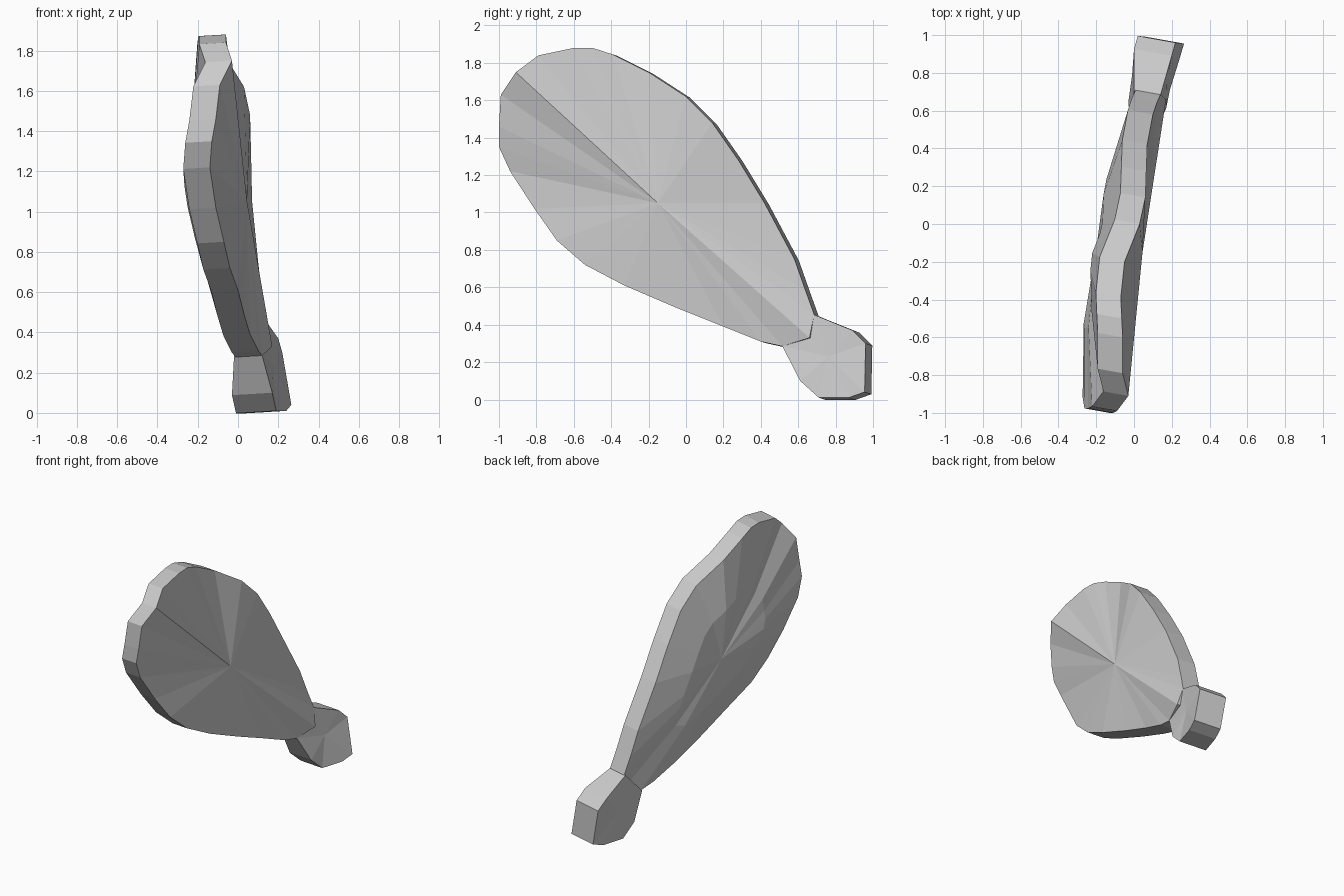
import bpy
import bmesh
from mathutils import Vector

if "Cube" in bpy.data.objects:
    bpy.data.objects.remove(bpy.data.objects["Cube"])


def warped_plate(name, outline, hubs, depths, bulge):
    """Closed plate: each side fans from the rim over a middle ring to its hub.
    depths is the rim thickness per outline point; the left side bulges outward."""
    bm = bmesh.new()
    n = len(outline)
    rims = []
    for side, hub in enumerate(hubs):
        hub = Vector(hub)
        points = [Vector(p) + side * Vector((-d, 0.18 * d, -0.06 * d))
                  for p, d in zip(outline, depths)]
        swell = Vector((-bulge * side, 0, 0))
        rim = [bm.verts.new(p) for p in points]
        middle = [bm.verts.new(p.lerp(hub, 0.5) + swell) for p in points]
        centre = bm.verts.new(hub)
        for i in range(n):
            j = (i + 1) % n
            bm.faces.new((rim[i], rim[j], middle[j], middle[i]))
            bm.faces.new((middle[i], middle[j], centre))
        rims.append(rim)
    for i in range(n):
        j = (i + 1) % n
        bm.faces.new((rims[0][i], rims[1][i], rims[1][j], rims[0][j]))
    bmesh.ops.recalc_face_normals(bm, faces=bm.faces)
    mesh = bpy.data.meshes.new(name)
    bm.to_mesh(mesh)
    bm.free()
    obj = bpy.data.objects.new(name, mesh)
    bpy.context.collection.objects.link(obj)
    return obj


# Broad wavy blade, outline on its right-hand face
blade = [
    (-0.03, -0.91, 1.75), (-0.06, -0.79, 1.84), (-0.06, -0.60, 1.88),
    (-0.065, -0.50, 1.88), (-0.07, -0.39, 1.845), (-0.05, -0.20, 1.75),
    (0.03, 0.00, 1.62), (0.06, 0.14, 1.48), (0.065, 0.28, 1.28),
    (0.07, 0.42, 1.05), (0.10, 0.58, 0.75), (0.12, 0.64, 0.58),
    (0.14, 0.685, 0.455), (0.17, 0.66, 0.33), (0.12, 0.515, 0.285),
    (0.10, 0.40, 0.31), (0.06, 0.20, 0.39), (0.03, -0.05, 0.49),
    (0.00, -0.33, 0.61), (-0.04, -0.54, 0.72), (-0.07, -0.69, 0.85),
    (-0.11, -0.81, 1.02), (-0.14, -0.94, 1.22), (-0.13, -1.00, 1.35),
    (-0.11, -1.00, 1.46), (-0.09, -0.99, 1.63),
]
warped_plate("blade", blade, [(0.045, -0.15, 1.05), (-0.20, -0.13, 1.04)],
             [0.132] * len(blade), 0.03)

# Stub at the lower end, thickening away from the blade
stub = [
    (0.14, 0.68, 0.455), (0.20, 0.89, 0.37), (0.22, 0.96, 0.30),
    (0.265, 0.955, 0.04), (0.24, 0.87, 0.01), (0.19, 0.71, 0.01),
    (0.17, 0.61, 0.10), (0.12, 0.515, 0.285),
]
warped_plate("stub", stub, [(0.175, 0.76, 0.23), (-0.01, 0.79, 0.22)],
             [0.14] + [0.2] * 6 + [0.14], 0.0)
